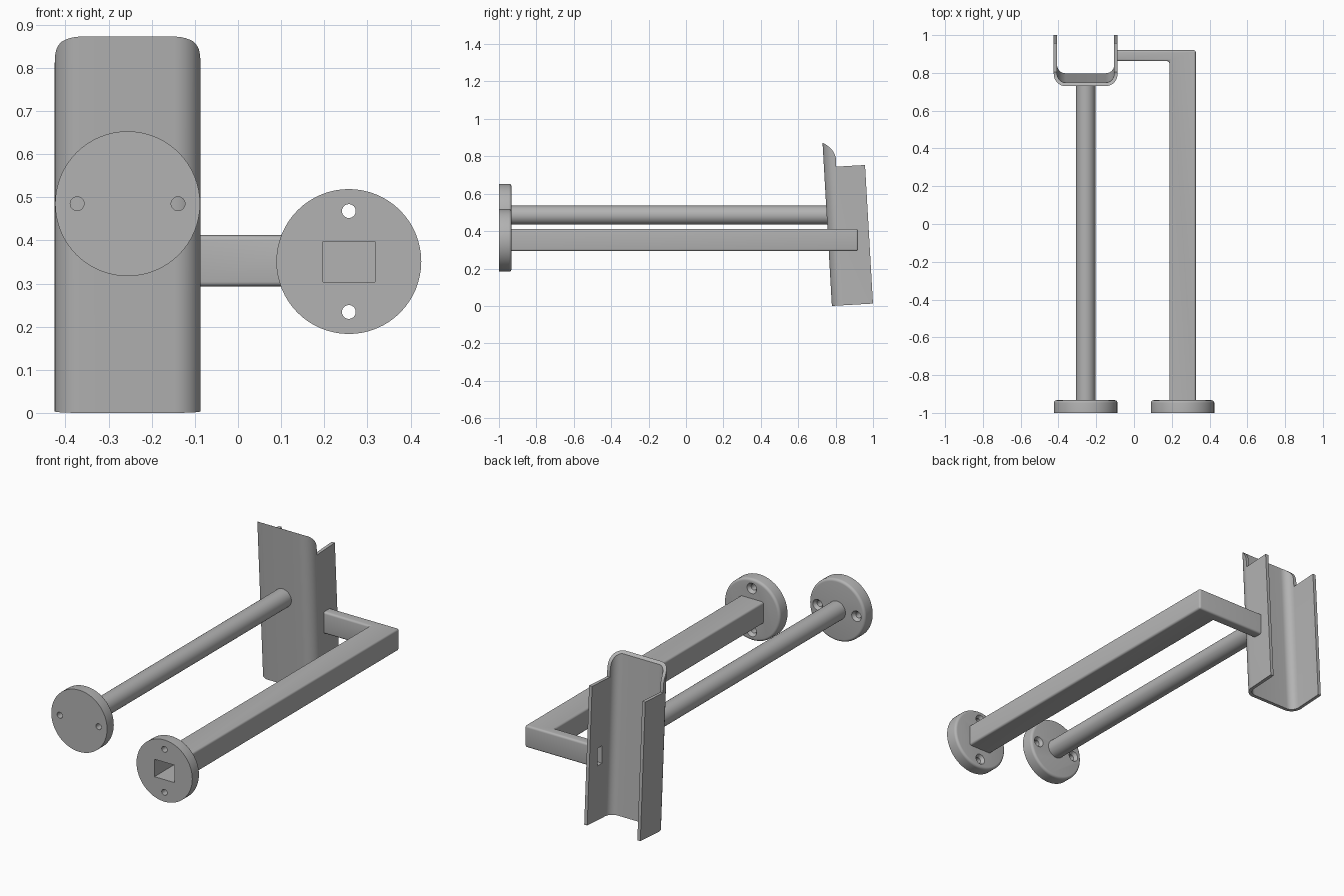
import bpy, bmesh, math
from mathutils import Matrix, Vector

if "Cube" in bpy.data.objects:
    bpy.data.objects.remove(bpy.data.objects["Cube"])

steel = bpy.data.materials.new("satin grey steel")
steel.use_nodes = True
grey = (0.45, 0.45, 0.45, 1)
steel.diffuse_color = grey
steel.node_tree.nodes["Principled BSDF"].inputs["Base Color"].default_value = grey


def finish(name, bm):
    bmesh.ops.recalc_face_normals(bm, faces=bm.faces)
    mesh = bpy.data.meshes.new(name)
    bm.to_mesh(mesh)
    bm.free()
    mesh.materials.append(steel)
    obj = bpy.data.objects.new(name, mesh)
    bpy.context.collection.objects.link(obj)
    return obj


def prism(name, points, depth, matrix, bevel=0, keep=None):
    """Extrude a flat outline along local z, optionally rounding chosen edges."""
    bm = bmesh.new()
    face = bm.faces.new([bm.verts.new((x, y, 0)) for x, y in points])
    top = bmesh.ops.extrude_face_region(bm, geom=[face])["geom"]
    bmesh.ops.translate(bm, vec=(0, 0, depth),
                        verts=[v for v in top if isinstance(v, bmesh.types.BMVert)])
    bmesh.ops.transform(bm, matrix=matrix, verts=bm.verts)
    if bevel:
        edges = [e for e in bm.edges if keep(e)]
        bmesh.ops.bevel(bm, geom=edges, offset=bevel, segments=4, profile=0.5, affect='EDGES')
    return finish(name, bm)


def rod(name, x, z, y0, y1, r0, r1, bevel=0):
    """Round solid along y, with radius r0 at y0 and r1 at y1."""
    bm = bmesh.new()
    place = Matrix.Translation((x, (y0 + y1) / 2, z)) @ Matrix.Rotation(-math.pi / 2, 4, 'X')
    bmesh.ops.create_cone(bm, cap_ends=True, segments=64, radius1=r0, radius2=r1,
                          depth=y1 - y0, matrix=place)
    if bevel:
        rim = [e for e in bm.edges if all(v.co.y > y1 - 0.001 for v in e.verts)]
        bmesh.ops.bevel(bm, geom=rim, offset=bevel, segments=5, profile=0.5, affect='EDGES')
    return finish(name, bm)


def combine(obj, tool, operation='DIFFERENCE', discard=True):
    mod = obj.modifiers.new("cut", 'BOOLEAN')
    mod.operation, mod.object, mod.solver = operation, tool, 'EXACT'
    graph = bpy.context.evaluated_depsgraph_get()
    mesh = bpy.data.meshes.new_from_object(obj.evaluated_get(graph))
    obj.modifiers.clear()
    obj.data = mesh
    if discard:
        bpy.data.objects.remove(tool)


def arc(cx, cy, r, a0, a1, n=10):
    steps = [math.radians(a0 + (a1 - a0) * i / n) for i in range(n + 1)]
    return [(cx + r * math.cos(a), cy + r * math.sin(a)) for a in steps]


# Leaning U-shaped channel: local x across, y deep, z along its length
half, depth, wall, radius = 0.169, 0.22, 0.018, 0.062
lean = Matrix.Translation((-0.256, 0.78, 0)) @ Matrix.Rotation(math.radians(3.28), 4, 'X')


def u_half(side, r):
    return arc(half - radius, radius, r, 0, -90) if side > 0 else arc(radius - half, radius, r, -90, -180)


outline = ([(half, depth)] + u_half(1, radius) + u_half(-1, radius) + [(-half, depth)]
           + [(wall - half, depth)] + u_half(-1, radius - wall)[::-1]
           + u_half(1, radius - wall)[::-1] + [(half - wall, depth)])
channel = prism("channel", outline, 0.874, lean)

# Side trim: rounded tongue at the top of the web, lower flanges
trim = [(-0.1, -0.1), (0.4, -0.1), (0.4, 0.742), (0.066, 0.742), (0.066, 0.79),
        (0.061, 0.81), (0.052, 0.828), (0.04, 0.843), (0.022, 0.86), (0, 0.874), (-0.1, 0.95)]
across = Matrix(((0, 0, 1, -0.3), (1, 0, 0, 0), (0, 1, 0, 0), (0, 0, 0, 1)))
combine(channel, prism("side_trim", trim, 0.6, lean @ across), 'INTERSECT')


# Hollow rectangular arm with a square elbow
def elbow(x0, x1, y0, y1, front, end):
    return [(x0, front), (x1, front), (x1, y1), (end, y1), (end, y0), (x0, y0)]


def long_edge(e):
    return not (all(v.co.y < -0.93 for v in e.verts) or all(v.co.x < -0.09 for v in e.verts))


arm = prism("rectangular_arm", elbow(0.187, 0.327, 0.862, 0.92, -0.95, -0.096), 0.119,
            Matrix.Translation((0, 0, 0.293)), 0.011, long_edge)
bore = prism("arm_bore", elbow(0.197, 0.318, 0.872, 0.91, -1.1, -0.2), 0.095,
             Matrix.Translation((0, 0, 0.303)))

# Round rod carrying the channel
support = rod("round_rod", -0.256, 0.485, -0.95, 0.763, 0.051, 0.051)


# Wall plates with two countersunk screw holes each
def plate(name, x, z, hole_dir):
    disc = rod(name, x, z, -1, -0.933, 0.168, 0.168, 0.014)
    for s in (-1, 1):
        hx, hz = x + s * hole_dir[0], z + s * hole_dir[1]
        combine(disc, rod("screw_hole", hx, hz, -1.1, -0.9, 0.016, 0.016))
        combine(disc, rod("countersink", hx, hz, -0.953, -0.923, 0.014, 0.036))
    return disc


rod_plate = plate("rod_wall_plate", -0.256, 0.485, (0.117, 0))
arm_plate = plate("arm_wall_plate", 0.257, 0.351, (0, 0.117))

for part in (arm, arm_plate, channel):
    combine(part, bore, discard=False)
bpy.data.objects.remove(bore)

# Smooth shading with crisp edges
bpy.ops.object.select_all(action='DESELECT')
for part in (channel, arm, support, rod_plate, arm_plate):
    part.select_set(True)
bpy.context.view_layer.objects.active = channel
bpy.ops.object.shade_smooth_by_angle(angle=math.radians(30))
